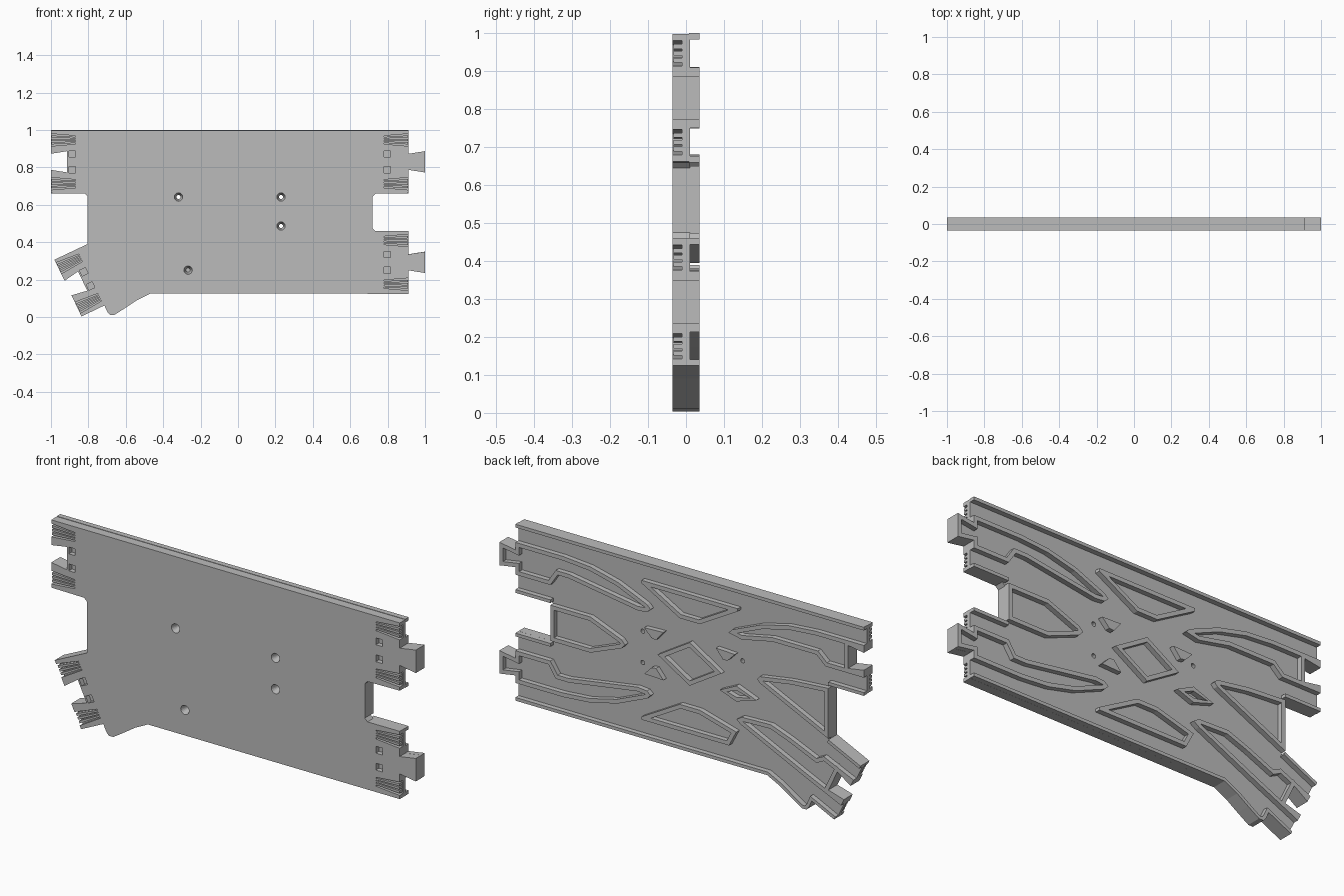
import bpy, bmesh, math
from mathutils import Vector, Matrix

if "Cube" in bpy.data.objects:
    bpy.data.objects.remove(bpy.data.objects["Cube"], do_unlink=True)

FRONT, FLOOR, BACK = -0.035, 0.01, 0.035
MID_Z, MID_X = 0.5615, -0.044

grey = bpy.data.materials.new("plain grey plastic")
grey.diffuse_color = (0.5, 0.5, 0.5, 1)
grey.use_nodes = True
grey.node_tree.nodes["Principled BSDF"].inputs["Base Color"].default_value = (0.5, 0.5, 0.5, 1)


def thicken(bm, faces, depth):
    """Extrude flat faces along y."""
    result = bmesh.ops.extrude_face_region(bm, geom=faces)
    moved = [g for g in result["geom"] if isinstance(g, bmesh.types.BMVert)]
    bmesh.ops.translate(bm, verts=moved, vec=(0, depth, 0))


def prism(bm, points, y0, y1):
    face = bm.faces.new([bm.verts.new((x, y0, z)) for x, z in points])
    thicken(bm, [face], y1 - y0)


def wall(bm, points, width=0.02, closed=True):
    """Raised rim that lies on the inner (left) side of an outline."""
    pts = [Vector(p) for p in points]
    n = len(pts)
    if closed:
        area = sum(pts[i - 1].x * pts[i].y - pts[i].x * pts[i - 1].y for i in range(n))
        if area < 0:
            pts.reverse()
    normals = []
    for i in range(n):
        d = (pts[(i + 1) % n] - pts[i]).normalized()
        normals.append(Vector((-d.y, d.x)))
    outer, inner = [], []
    for i in range(n):
        before, after = normals[i - 1], normals[i]
        if not closed and i == 0:
            before = after
        if not closed and i == n - 1:
            after = before
        q = pts[i] + (before + after) * width / max(1 + before.dot(after), 0.4)
        outer.append(bm.verts.new((pts[i].x, FLOOR - 0.002, pts[i].y)))
        inner.append(bm.verts.new((q.x, FLOOR - 0.002, q.y)))
    faces = []
    for i in range(n if closed else n - 1):
        j = (i + 1) % n
        faces.append(bm.faces.new((outer[i], outer[j], inner[j], inner[i])))
    thicken(bm, faces, BACK - FLOOR + 0.002)


def finish(bm, name):
    bmesh.ops.recalc_face_normals(bm, faces=bm.faces)
    mesh = bpy.data.meshes.new(name)
    bm.to_mesh(mesh)
    bm.free()
    mesh.materials.append(grey)
    obj = bpy.data.objects.new(name, mesh)
    bpy.context.scene.collection.objects.link(obj)
    return obj


def flip_z(points):
    return [(x, 2 * MID_Z - z) for x, z in points]


def flip_x(points):
    return [(2 * MID_X - x, z) for x, z in points]


# Track ends: centre, heading and whether a tongue or a socket is there
ENDS = {
    "right_lower": (0.912, 0.2925, 0, True),
    "right_upper": (0.912, 0.83, 0, True),
    "left_upper": (-1, 0.83, 180, False),
    "branch": (-0.909, 0.155, 205.5, False),
}


def at_end(end, points):
    """Place points given as (outward, across) at a track end."""
    cx, cz, angle, _ = ENDS[end]
    turn = Matrix.Rotation(math.radians(angle), 2)
    return [tuple(Vector((cx, cz)) + turn @ Vector(p)) for p in points]


def end_outline(end, half):
    reach = 0.088 if ENDS[end][3] else -0.087
    side = [(0, half), (0, 0.043), (reach, 0.057)]
    return at_end(end, [(u, -v) for u, v in side] + side[::-1])


# Outlines shared by plate and rims
upper_notch = [(0.72, 0.645), (0.735, 0.66)]
lower_notch = [(0.735, 0.46), (0.72, 0.475)]
shoulder = [(-0.714, 0.062), (-0.7, 0.03), (-0.685, 0.012), (-0.66, 0.012),
            (-0.6, 0.05), (-0.54, 0.09), (-0.47, 0.125)]
branch_end = end_outline("branch", 0.168)
plate_outline = (end_outline("right_lower", 0.168) + lower_notch + upper_notch
                 + end_outline("right_upper", 0.168) + end_outline("left_upper", 0.168)
                 + [(-0.82, 0.66), (-0.805, 0.645), (-0.805, 0.39)]
                 + branch_end + shoulder)

# Base plate
bm = bmesh.new()
prism(bm, plate_outline, FRONT, FLOOR)
plate = finish(bm, "base_plate")

# Cutter for spring pockets, small square pockets and screw holes
bm = bmesh.new()
ribs = bmesh.new()
for end in ENDS:
    for s in (-1, 1):
        mid = 0.117 * s
        pocket = [(0.01, mid - 0.034), (0.01, mid + 0.034),
                  (-0.131, mid + 0.022), (-0.131, mid - 0.022)]
        prism(bm, at_end(end, pocket), FRONT - 0.02, -0.011)
        m = 0.042 * s
        square = [(-0.131, m - 0.017), (-0.131, m + 0.017),
                  (-0.096, m + 0.017), (-0.096, m - 0.017)]
        prism(bm, at_end(end, square), FRONT - 0.02, -0.011)
        # Fanned ribs inside each spring pocket
        for k in (-1, 0, 1):
            a, b = mid + k * 0.018, mid + k * 0.012
            bar = [(-0.003, a - 0.006), (-0.003, a + 0.006), (-0.132, b + 0.004), (-0.132, b - 0.004)]
            prism(ribs, at_end(end, bar), FRONT + 0.002, -0.01)
finish(ribs, "spring_ribs")

for x, z in [(-0.318, 0.642), (0.23, 0.642), (0.23, 0.487), (-0.267, 0.251)]:
    place = Matrix.Translation((x, -0.01, z)) @ Matrix.Rotation(math.radians(-90), 4, "X")
    bmesh.ops.create_cone(bm, cap_ends=True, segments=20, radius1=0.024, radius2=0.008,
                          depth=0.06, matrix=place)
cutter = finish(bm, "pocket_cutter")
cutter.hide_render = True
cut = plate.modifiers.new("pockets", "BOOLEAN")
cut.operation, cut.solver, cut.object = "DIFFERENCE", "EXACT", cutter
graph = bpy.context.evaluated_depsgraph_get()
plate.data = bpy.data.meshes.new_from_object(plate.evaluated_get(graph))
plate.modifiers.clear()
bpy.data.objects.remove(cutter, do_unlink=True)

# Border walls along the outer edges
bm = bmesh.new()
for path in (
    [(0.912, 1), (-1, 1)],
    [(0.912, 0.46), (0.72, 0.46)],
    [(0.72, 0.66), (0.912, 0.66)],
    [(-1, 0.66), (-0.805, 0.66)],
    [(-0.805, 0.39), branch_end[0]],
    [branch_end[-1]] + shoulder + [(0.912, 0.125)],
):
    wall(bm, path, 0.016, closed=False)
finish(bm, "border_walls")

# Long islands between the rail grooves, joined to the track ends
curve = [(0.65, 0.91), (0.5, 0.898), (0.35, 0.862), (0.19, 0.795), (0.17, 0.775), (0.19, 0.757)]
check_rail = [(0.24, 0.752), (0.62, 0.81), (0.68, 0.81), (0.72, 0.75)]
right_island = end_outline("right_upper", 0.08) + curve + check_rail
left_rail = [(-0.33, 0.76), (-0.5, 0.795), (-0.74, 0.795), (-0.79, 0.75)]
left_island = end_outline("left_upper", 0.08) + left_rail[::-1] + flip_x(curve)[:-1][::-1]
branch_island = end_outline("branch", 0.08) + [
    (-0.67, 0.175), (-0.33, 0.335), (-0.3, 0.355), (-0.33, 0.375),
    (-0.49, 0.38), (-0.6, 0.34), (-0.74, 0.28), (-0.78, 0.3)]
for name, shape in (("right_upper_island", right_island), ("right_lower_island", flip_z(right_island)),
                    ("left_upper_island", left_island), ("branch_island", branch_island)):
    bm = bmesh.new()
    wall(bm, shape)
    finish(bm, name)

# Closed rims in the middle of the crossing
half = [(0.72, 0.65), (0.5, 0.65), (0.33, 0.583)]
triangle = [(0.22, 0.907), (-0.308, 0.907), (-0.308, 0.893), (-0.1, 0.775), (0.01, 0.775), (0.22, 0.893)]
middle = {
    "centre_diamond": [(MID_X + 0.175, MID_Z), (MID_X, MID_Z + 0.107),
                       (MID_X - 0.175, MID_Z), (MID_X, MID_Z - 0.107)],
    "upper_triangle": triangle,
    "lower_triangle": flip_z(triangle[:1] + [(-0.26, 0.907), (-0.3, 0.83)] + triangle[3:]),
    "right_notch_rim": half + [(0.31, MID_Z)] + flip_z(half)[::-1],
    "left_notch_rim": [(-0.805, 0.645), (-0.805, 0.395), (-0.43, 0.57), (-0.415, 0.588),
                       (-0.43, 0.603), (-0.6, 0.63)],
    "small_rim": [(-0.21, 0.478), (-0.3, 0.522), (-0.41, 0.48), (-0.3, 0.445)],
}
for name, shape in middle.items():
    bm = bmesh.new()
    wall(bm, shape)
    finish(bm, name)

# Small solid wedges by the screw holes
wedge = [(0.1, 0.68), (0.205, 0.676), (0.165, 0.635), (0.14, 0.632)]
for name, shape in (("upper_right_wedge", wedge), ("lower_right_wedge", flip_z(wedge)),
                    ("upper_left_wedge", flip_x(wedge))):
    bm = bmesh.new()
    prism(bm, shape, FLOOR - 0.002, BACK)
    finish(bm, name)
